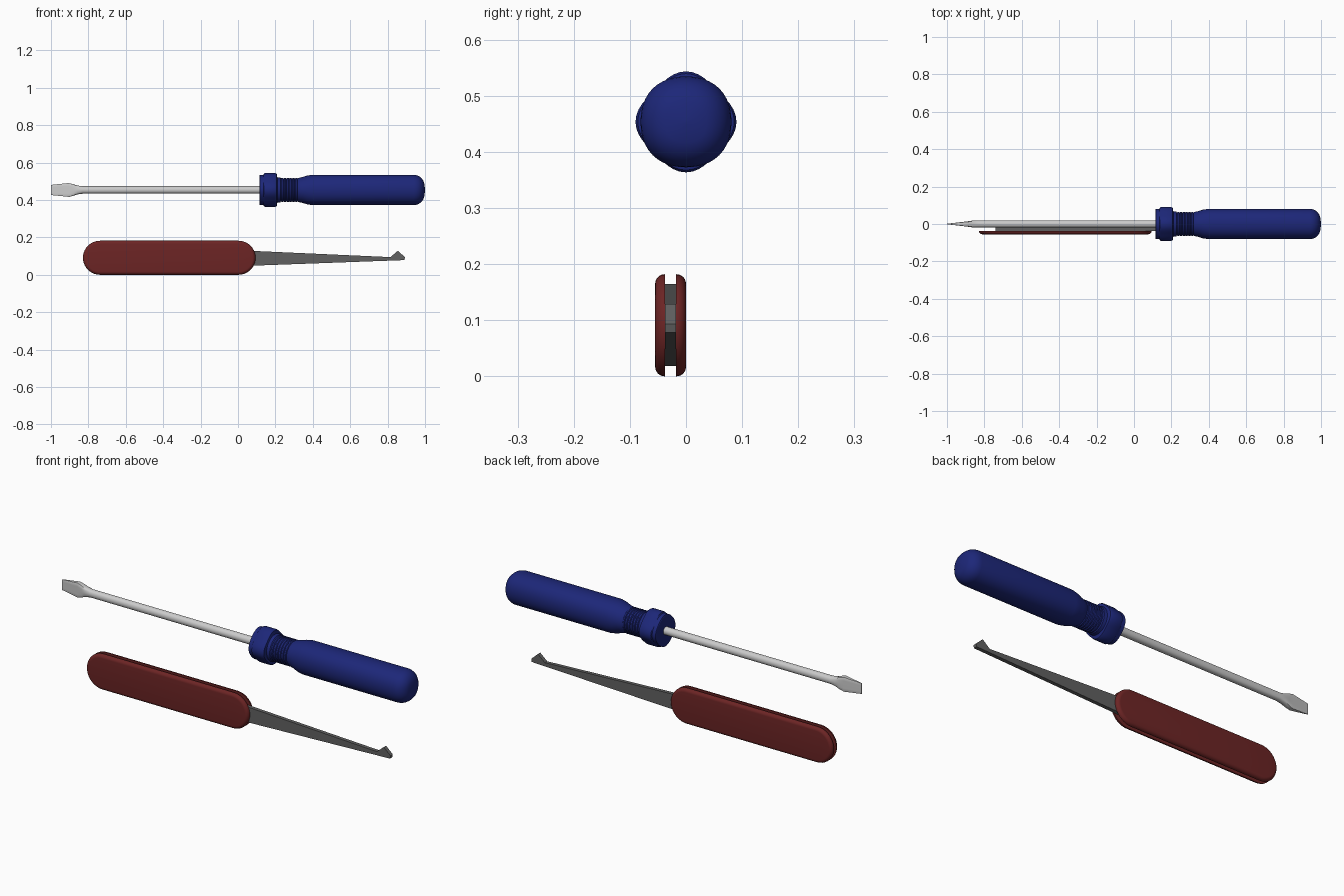
import bpy, bmesh
from math import sin, cos, pi, radians

if "Cube" in bpy.data.objects:
    bpy.data.objects.remove(bpy.data.objects["Cube"])

AXIS_Z = 0.455   # height of the screwdriver axis
MID_Y = -0.0275  # middle plane of the folding pick


def material(name, color):
    m = bpy.data.materials.new(name)
    m.diffuse_color = color
    m.use_nodes = True
    m.node_tree.nodes["Principled BSDF"].inputs["Base Color"].default_value = m.diffuse_color
    return m


def loft(name, rings, mat=None, angle=30):
    """Skin a list of equal-length rings and cap both ends."""
    bm = bmesh.new()
    loops = [[bm.verts.new(p) for p in ring] for ring in rings]
    n = len(loops[0])
    for a, b in zip(loops, loops[1:]):
        for i in range(n):
            j = (i + 1) % n
            bm.faces.new((a[i], a[j], b[j], b[i]))
    bm.faces.new(loops[0][::-1])
    bm.faces.new(loops[-1])
    bmesh.ops.recalc_face_normals(bm, faces=bm.faces)
    me = bpy.data.meshes.new(name)
    bm.to_mesh(me)
    bm.free()
    ob = bpy.data.objects.new(name, me)
    bpy.context.collection.objects.link(ob)
    if mat:
        me.materials.append(mat)
    bpy.ops.object.select_all(action='DESELECT')
    ob.select_set(True)
    bpy.context.view_layer.objects.active = ob
    bpy.ops.object.shade_smooth_by_angle(angle=radians(angle))
    return ob


def lobed_ring(x, r, lobe=0.0, n=48):
    """Ring round the screwdriver axis with four lobes on the y and z axes."""
    out = []
    for i in range(n):
        t = 2 * pi * i / n
        q = r - lobe * (1 - cos(4 * t)) / 2
        out.append((x, q * cos(t), AXIS_Z + q * sin(t)))
    return out


blue = material("blue_plastic", (0.012, 0.02, 0.19, 1))
red = material("red_plastic", (0.15, 0.018, 0.018, 1))
steel = material("dark_steel", (0.12, 0.12, 0.12, 1))

# Screwdriver handle: collar, ribbed neck, grip with rounded butt
profile = [(0.115, 0.077, 0.004), (0.117, 0.081, 0.005), (0.136, 0.081, 0.005),
           (0.139, 0.088, 0.011), (0.144, 0.09, 0.011), (0.2, 0.09, 0.011),
           (0.207, 0.086, 0.009), (0.21, 0.068, 0), (0.226, 0.066, 0)]
for i in range(6):
    x = 0.23 + i * 0.015
    profile += [(x, 0.061, 0), (x + 0.003, 0.065, 0), (x + 0.01, 0.065, 0), (x + 0.013, 0.061, 0)]
profile += [(0.322, 0.064, 0), (0.345, 0.069, 0), (0.37, 0.077, -0.001),
            (0.4, 0.081, -0.003), (0.94, 0.081, -0.003)]
for k in range(1, 7):
    a = k * pi / 14
    profile.append((0.94 + 0.057 * sin(a), 0.024 + 0.057 * cos(a), -0.002))
profile += [(0.998, 0.02, 0), (1.0, 0.004, 0)]
loft("screwdriver_handle", [lobed_ring(*p) for p in profile], blue)


# Screwdriver shaft flattening into the blade tip
def tip_ring(x, hy, hz, square, n=32):
    out = []
    for i in range(n):
        t = 2 * pi * (i + 0.5) / n
        c, s = cos(t), sin(t)
        k = 1 + square * (1 / max(abs(c), abs(s)) - 1)
        out.append((x, hy * c * k, AXIS_Z + hz * s * k))
    return out


loft("screwdriver_shaft", [tip_ring(*p) for p in (
    (0.15, 0.02, 0.02, 0), (-0.83, 0.02, 0.02, 0), (-0.86, 0.019, 0.024, 0.4),
    (-0.88, 0.0155, 0.031, 0.8), (-0.905, 0.0125, 0.037, 1), (-1.0, 0.0015, 0.027, 1))])


# Pick handle: two rounded scales mirrored about the middle plane
def stadium(y, inset, n=20):
    r, zc = 0.091 - inset, 0.0925
    ring = []
    for cx, start in ((0.003, -pi / 2), (-0.738, pi / 2)):
        for i in range(n + 1):
            t = start + pi * i / n
            ring.append((cx + r * cos(t), y, zc + r * sin(t)))
    return ring


for side, name in ((-1, "front_scale"), (1, "back_scale")):
    rings = [stadium(MID_Y + side * 0.0095, 0)]
    for k in range(7):
        a = k * pi / 12
        rings.append(stadium(MID_Y + side * (0.0105 + 0.017 * sin(a)), 0.017 * (1 - cos(a))))
    loft(name, rings, red)

# Tapered pick blade with a hooked barb, running between the scales
outline = [(-0.74, 0.02), (0.89, 0.08), (0.893, 0.095), (0.855, 0.13),
           (0.815, 0.096), (-0.74, 0.166)]
loft("pick_blade", [[(x, MID_Y + d, z) for x, z in outline] for d in (-0.0095, 0.0095)], steel)

# Rest the model on z = 0
for ob in bpy.context.collection.objects:
    ob.location.z -= 0.0015
